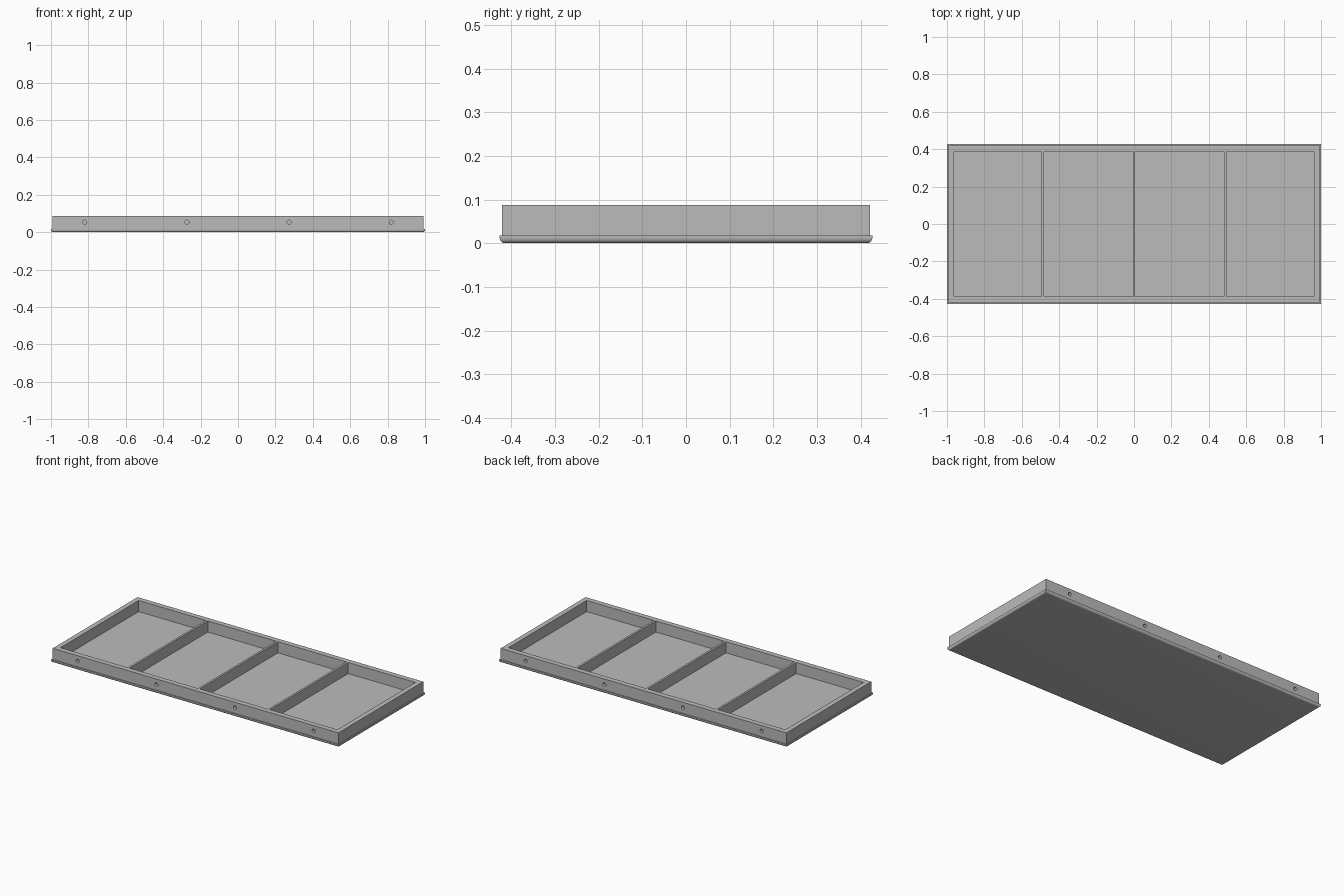
import bpy
import bmesh
from math import pi
from mathutils import Matrix, Vector

default = bpy.data.objects.get("Cube")
if default:
    bpy.data.objects.remove(default, do_unlink=True)

grey = bpy.data.materials.new("plain_grey")
grey.use_nodes = True
grey.diffuse_color = (0.5, 0.5, 0.5, 1)
grey.node_tree.nodes["Principled BSDF"].inputs["Base Color"].default_value = (0.5, 0.5, 0.5, 1)

BASE_TOP, TOP = 0.018, 0.088
HALF_X, HALF_Y = 0.993, 0.421      # outside of the frame
IN_X, IN_Y = 0.962, 0.388          # inside of the frame
DIVIDER = 0.013


def add_box(bm, low, high):
    low, high = Vector(low), Vector(high)
    place = Matrix.Translation((low + high) / 2) @ Matrix.Diagonal((*(high - low), 1))
    return bmesh.ops.create_cube(bm, size=1, matrix=place)["verts"]


def make_object(name, bm):
    mesh = bpy.data.meshes.new(name)
    bm.to_mesh(mesh)
    bm.free()
    mesh.materials.append(grey)
    obj = bpy.data.objects.new(name, mesh)
    bpy.context.collection.objects.link(obj)
    return obj


# Face panel with its lower edges rounded over
bm = bmesh.new()
add_box(bm, (-1, -0.427, 0), (1, 0.427, BASE_TOP))
lower = [e for e in bm.edges if all(v.co.z < 0.001 for v in e.verts)]
bmesh.ops.bevel(bm, geom=lower, offset=0.013, segments=6, profile=0.5, affect="EDGES")
panel = make_object("face_panel", bm)
bpy.context.view_layer.objects.active = panel
panel.select_set(True)
bpy.ops.object.shade_smooth_by_angle(angle=pi / 6)

# Frame standing on the panel
bm = bmesh.new()
add_box(bm, (-HALF_X, -HALF_Y, BASE_TOP), (HALF_X, HALF_Y, TOP))
frame = make_object("divided_frame", bm)

# Cutter: four open bays, leaving three dividers between them
bm = bmesh.new()
centres = [-0.488, 0, 0.488]
lefts = [-IN_X] + [c + DIVIDER / 2 for c in centres]
rights = [c - DIVIDER / 2 for c in centres] + [IN_X]
for left, right in zip(lefts, rights):
    add_box(bm, (left, -IN_Y, -0.05), (right, IN_Y, 0.2))

# Cutter: blind round holes along both long sides
for x in (-0.82, -0.273, 0.273, 0.82):
    for side in (-1, 1):
        place = Matrix.Translation((x, side * HALF_Y, 0.054)) @ Matrix.Rotation(pi / 2, 4, "X")
        bmesh.ops.create_cone(bm, cap_ends=True, segments=24, radius1=0.011,
                              radius2=0.011, depth=0.04, matrix=place)
cutter = make_object("bay_and_hole_cutter", bm)
cutter.hide_render = True
cutter.hide_viewport = True
cutter.display_type = "WIRE"

cut = frame.modifiers.new("bays_and_holes", "BOOLEAN")
cut.operation = "DIFFERENCE"
cut.solver = "EXACT"
cut.object = cutter
